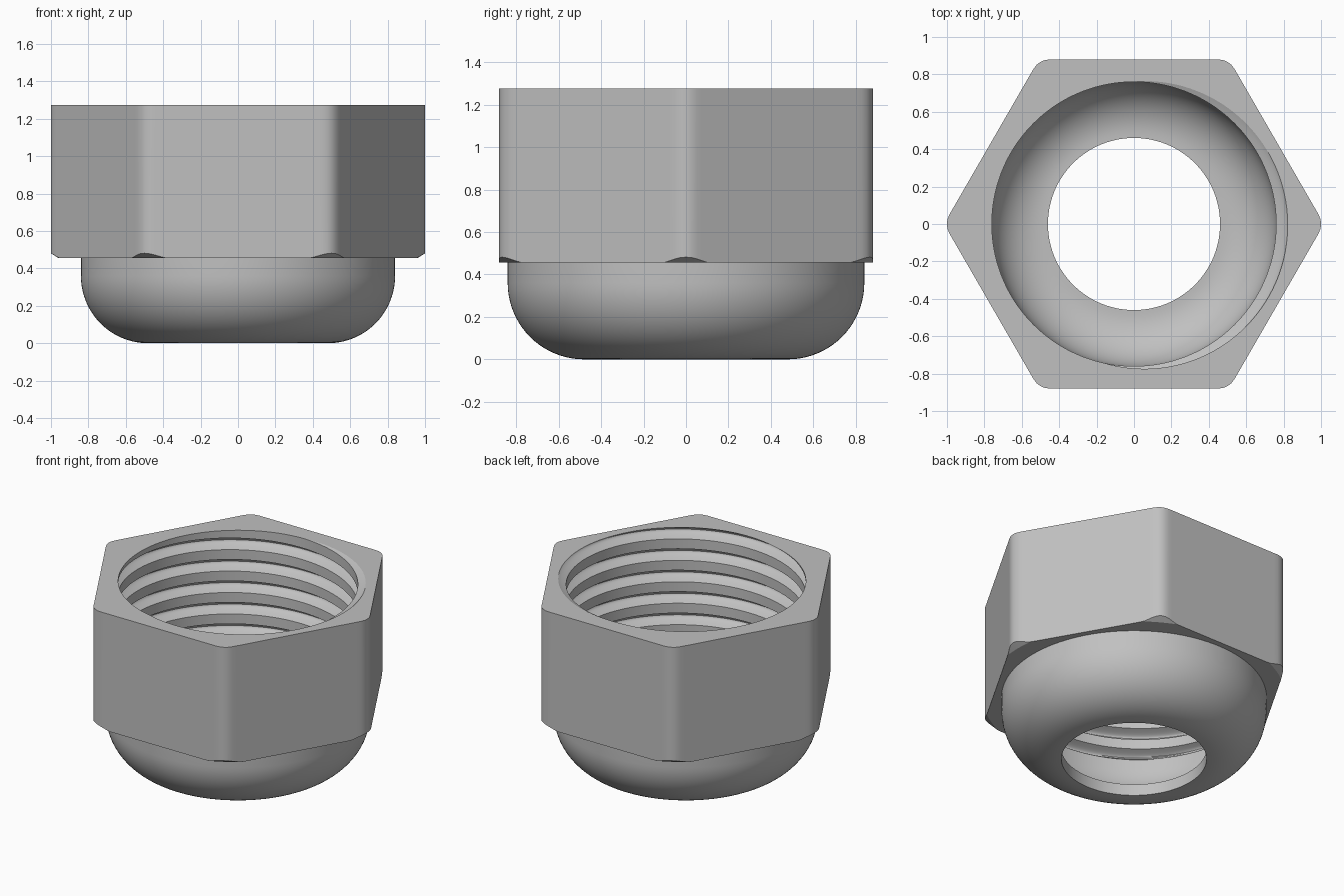
import bpy
import bmesh
from math import sin, cos, pi, radians, sqrt

cube = bpy.data.objects.get("Cube")
if cube:
    bpy.data.objects.remove(cube, do_unlink=True)

SEGMENTS = 240
TOP, SHOULDER, BORE_BOTTOM = 1.275, 0.455, 0.42
FLAT, FILLET, CHAMFER_R = 0.88, 0.1, 0.96
BORE, DOME = 0.76, 0.84
PITCH, DEPTH, GROOVE = 0.15, 0.062, 0.27

grey = bpy.data.materials.new("light_grey")
grey.use_nodes = True
grey.diffuse_color = (0.53, 0.53, 0.53, 1)
bsdf = grey.node_tree.nodes["Principled BSDF"]
bsdf.inputs["Base Color"].default_value = grey.diffuse_color
bsdf.inputs["Roughness"].default_value = 0.6


def loft(name, section):
    """Sweep section(angle) -> [(radius, z), ...] once around the z axis."""
    bm = bmesh.new()
    columns = []
    for i in range(SEGMENTS + 1):
        a = 2 * pi * i / SEGMENTS
        columns.append([bm.verts.new((r * cos(a), r * sin(a), z))
                        for r, z in section(a)])
    for c, d in zip(columns, columns[1:]):
        for k in range(len(c) - 1):
            bm.faces.new((c[k], d[k], d[k + 1], c[k + 1]))
    bmesh.ops.remove_doubles(bm, verts=bm.verts, dist=0.00002)
    mesh = bpy.data.meshes.new(name)
    bm.to_mesh(mesh)
    bm.free()
    mesh.materials.append(grey)
    obj = bpy.data.objects.new(name, mesh)
    bpy.context.collection.objects.link(obj)
    bpy.ops.object.select_all(action="DESELECT")
    obj.select_set(True)
    bpy.context.view_layer.objects.active = obj
    bpy.ops.object.shade_smooth_by_angle(angle=radians(30))
    return obj


# Hexagon outline with rounded corners
def hex_radius(a):
    b = abs((a + pi / 6) % (pi / 3) - pi / 6)
    if b < radians(2.9):
        centre = (FLAT - FILLET) / cos(pi / 6)
        return centre * cos(b) + sqrt(FILLET ** 2 - (centre * sin(b)) ** 2)
    return FLAT / cos(pi / 6 - b)


# Bore radius with a round helical groove that fades out at the bottom
def bore_radius(a, z):
    turn = (z - TOP) / PITCH - a / (2 * pi) - 0.014
    u = ((turn + 0.5) % 1 - 0.5) / GROOVE
    fade = min(1, max(0, (z - BORE_BOTTOM) / 0.06))
    return BORE + (DEPTH * fade * cos(u * pi / 2) if abs(u) < 1 else 0)


# Hexagonal body: underside, chamfered corners, walls, top rim
def body_section(a):
    r = hex_radius(a)
    chamfer = max(0, r - CHAMFER_R) * 0.65
    return [(DOME, SHOULDER), (min(r, CHAMFER_R), SHOULDER),
            (r, SHOULDER + chamfer), (r, TOP), (bore_radius(a, TOP), TOP)]


# Internal thread, from the rim down
def thread_section(a):
    levels = [TOP]
    for turn in range(0, -8, -1):
        for step in range(6, -7, -1):
            z = TOP + PITCH * (turn + a / (2 * pi) + 0.014 + GROOVE * step / 6)
            levels.append(min(TOP, max(BORE_BOTTOM, z)))
    levels.append(BORE_BOTTOM)
    return [(bore_radius(a, z), z) for z in levels]


# Domed end: hollow bowl, through hole, rounded outside
def arc(radius, start, end, steps=20):
    cx, cz = 0.48, 0.36
    angles = [start + (end - start) * i / steps for i in range(steps + 1)]
    return [(cx + radius * cos(t), cz + radius * sin(t)) for t in angles]


dome_profile = ([(BORE, BORE_BOTTOM)] + arc(0.28, 0, -pi / 2)
                + [(0.46, 0.08), (0.46, 0)]
                + arc(0.36, -pi / 2, 0) + [(DOME, SHOULDER)])

loft("hex_body", body_section)
loft("internal_thread", thread_section)
loft("domed_end", lambda a: dome_profile)
